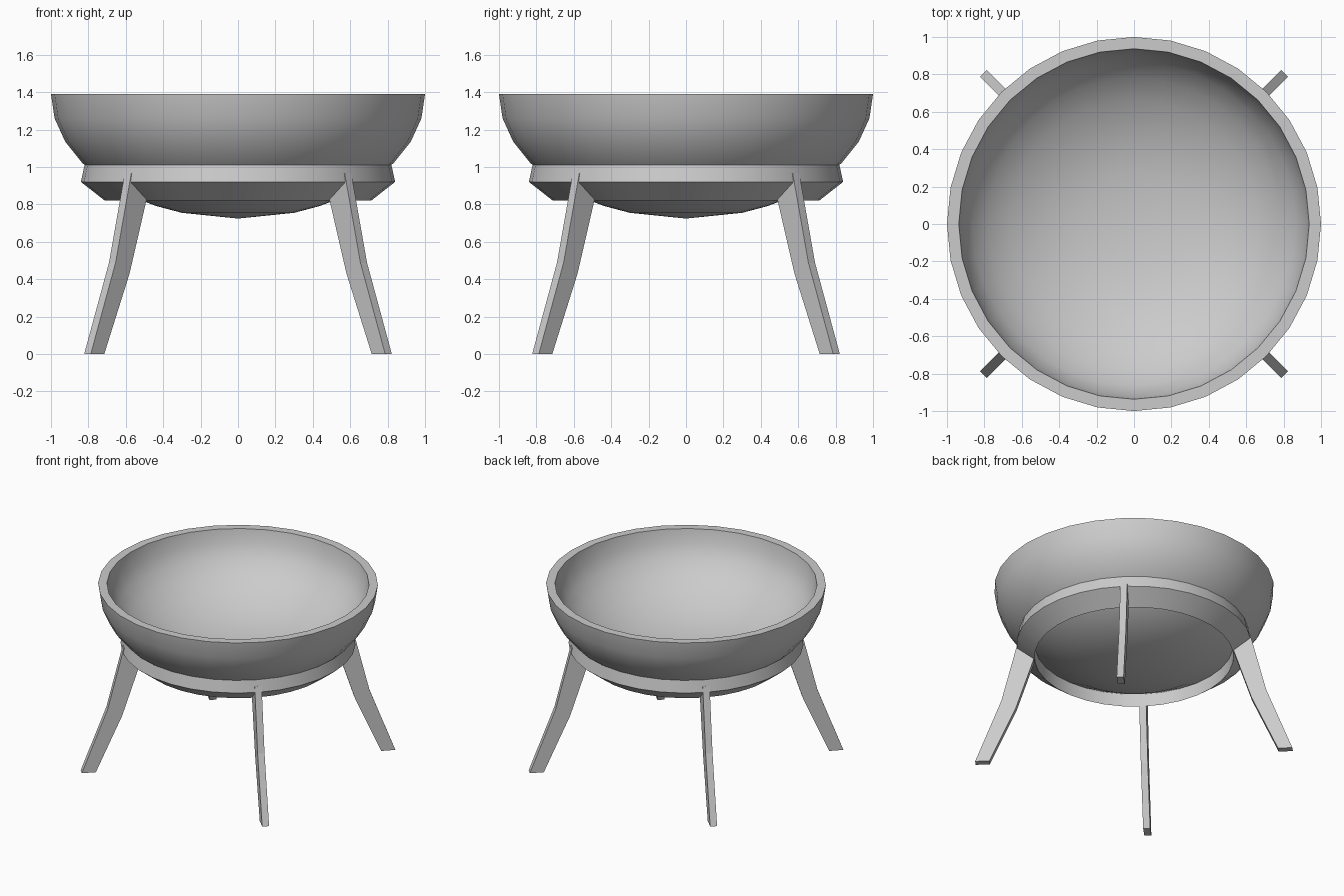
import bpy, bmesh
from math import sin, cos, pi, radians

if "Cube" in bpy.data.objects:
    bpy.data.objects.remove(bpy.data.objects["Cube"])

SIDES = 32


def make_object(name, bm, smooth=False):
    bmesh.ops.remove_doubles(bm, verts=bm.verts, dist=1e-5)
    bmesh.ops.recalc_face_normals(bm, faces=bm.faces)
    mesh = bpy.data.meshes.new(name)
    bm.to_mesh(mesh)
    bm.free()
    ob = bpy.data.objects.new(name, mesh)
    bpy.context.collection.objects.link(ob)
    if smooth:
        bpy.ops.object.select_all(action='DESELECT')
        ob.select_set(True)
        bpy.context.view_layer.objects.active = ob
        bpy.ops.object.shade_smooth_by_angle(angle=radians(30))
    return ob


def lathe(name, profile, closed=False):
    """Spin an (r, z) profile around the z axis."""
    bm = bmesh.new()
    verts = [bm.verts.new((r, 0, z)) for r, z in profile]
    edges = [bm.edges.new(pair) for pair in zip(verts, verts[1:])]
    if closed:
        edges.append(bm.edges.new((verts[-1], verts[0])))
    bmesh.ops.spin(bm, geom=verts + edges, axis=(0, 0, 1), cent=(0, 0, 0),
                   angle=2 * pi, steps=SIDES, use_duplicate=False)
    return make_object(name, bm, smooth=True)


# Bowl: thick-walled half ellipsoid, inner pole -> rim -> outer pole
def bowl_curve(radius, depth):
    angles = (0, 11.25, 22.5, 33.75, 45, 56.25, 64, 72.5, 90)
    return [(radius * cos(radians(a)) if a < 90 else 0,
             1.39 - depth * sin(radians(a))) for a in angles]


lathe("bowl", bowl_curve(0.937, 0.53)[::-1] + bowl_curve(1.0, 0.666))

# Support ring hugging the underside of the bowl
lathe("support_ring", [(0.84, 0.92), (0.82, 1.013), (0.71, 0.95), (0.712, 0.82)], closed=True)

# Four bent legs on the diagonals, side profile as (radius, z)
LEG = [(1.036, 0), (1.138, 0), (0.95, 0.49), (0.832, 0.965),
       (0.72, 0.93), (0.718, 0.82), (0.845, 0.43)]
HALF = 0.025


def leg(name, angle):
    bm = bmesh.new()
    rows = [[bm.verts.new((r * cos(angle) - s * sin(angle),
                           r * sin(angle) + s * cos(angle), z))
             for r, z in LEG] for s in (-HALF, HALF)]
    n = len(LEG)
    for row in rows:
        # Lower shin, upper shank
        bm.faces.new([row[i] for i in (0, 1, 2, 6)])
        bm.faces.new([row[i] for i in (6, 2, 3, 4, 5)])
    for i in range(n):
        j = (i + 1) % n
        bm.faces.new((rows[0][i], rows[0][j], rows[1][j], rows[1][i]))
    make_object(name, bm)


for i, name in enumerate(("back_right_leg", "back_left_leg",
                          "front_left_leg", "front_right_leg")):
    leg(name, radians(45 + 90 * i))
